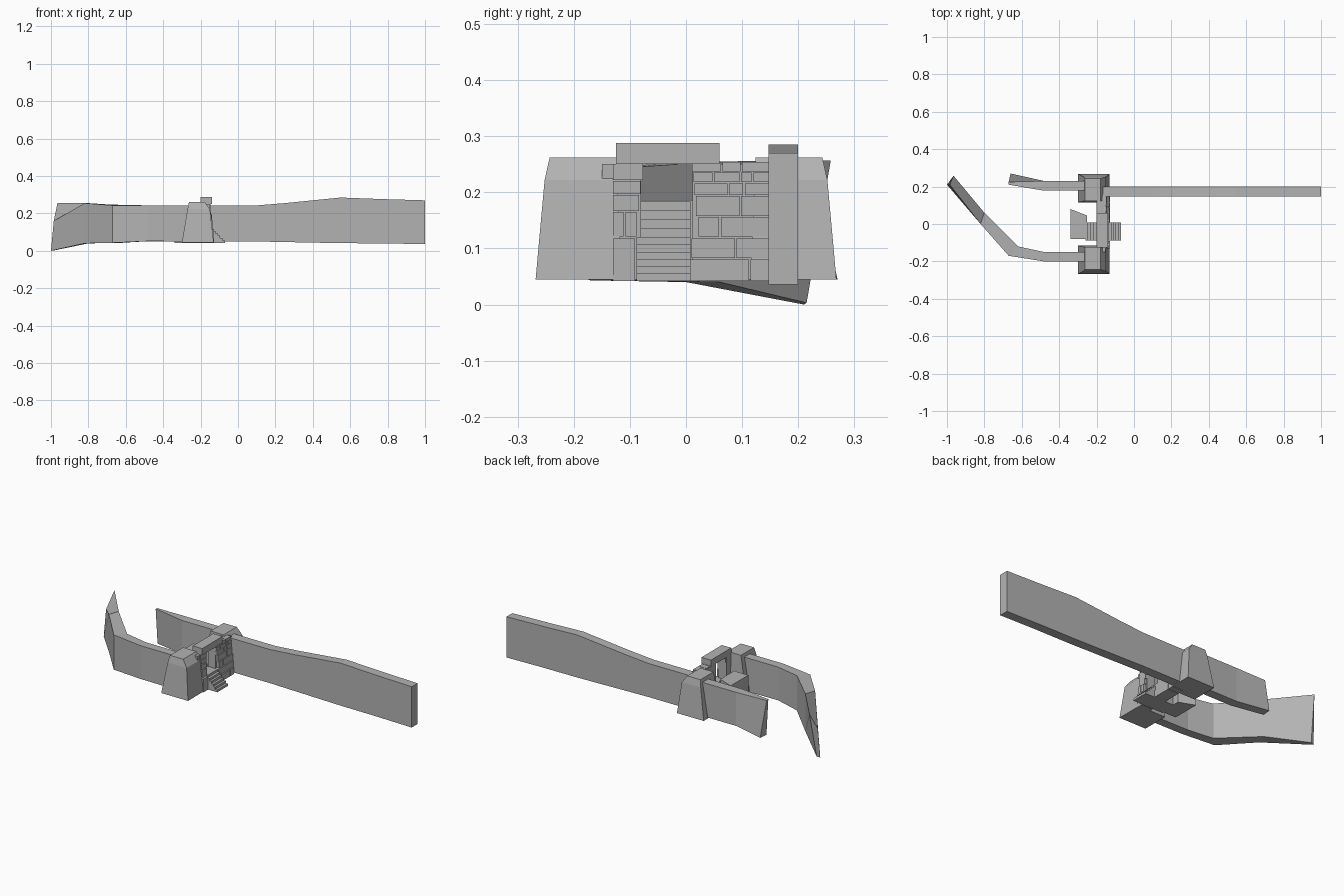
import bpy, bmesh

stone = bpy.data.materials.new("grey stone")
stone.diffuse_color = (0.45, 0.45, 0.45, 1)


def make(name, verts, faces):
    me = bpy.data.meshes.new(name)
    bm = bmesh.new()
    vs = [bm.verts.new(v) for v in verts]
    for f in faces:
        bm.faces.new([vs[i] for i in f])
    bmesh.ops.recalc_face_normals(bm, faces=bm.faces)
    bm.to_mesh(me)
    bm.free()
    me.materials.append(stone)
    ob = bpy.data.objects.new(name, me)
    bpy.context.collection.objects.link(ob)
    return ob


def loft(name, rings):
    """Closed solid through rings of matching corner counts."""
    n = len(rings[0])
    verts = [p for r in rings for p in r]
    faces = [list(range(n)), list(range(len(verts) - n, len(verts)))]
    for k in range(len(rings) - 1):
        for i in range(n):
            j = (i + 1) % n
            faces.append([k * n + i, k * n + j, k * n + n + j, k * n + n + i])
    return make(name, verts, faces)


def section(a, b, zb, zt):
    """Upright wall section between plan points a and b."""
    return [(*a, zb), (*b, zb), (*b, zt), (*a, zt)]


def rect(x0, x1, y0, y1, z):
    return [(x0, y0, z), (x1, y0, z), (x1, y1, z), (x0, y1, z)]


def box(name, x0, x1, y0, y1, z0, z1):
    return loft(name, [rect(x0, x1, y0, y1, z0), rect(x0, x1, y0, y1, z1)])


# Long wall on the right, rising towards its far end
loft("long_wall", [section((x, 0.147), (x, 0.2), zb, zt) for x, zb, zt in
     [(-0.17, 0.05, 0.243), (0.1, 0.05, 0.243), (0.25, 0.047, 0.255),
      (0.55, 0.041, 0.285), (0.76, 0.04, 0.277), (1.0, 0.036, 0.27)]])

# Curved front-left wall with a leaning, sinking end
loft("curved_wall", [
    section((-0.25, -0.2), (-0.25, -0.15), 0.05, 0.243),
    section((-0.48, -0.2), (-0.48, -0.15), 0.052, 0.243),
    section((-0.67, -0.17), (-0.62, -0.12), 0.043, 0.243),
    section((-0.82, 0.0), (-0.8, 0.06), 0.04, 0.255),
    [(-1.0, 0.21, 0.0), (-0.98, 0.215, 0.003), (-0.965, 0.258, 0.257), (-0.985, 0.21, 0.16)]])

# Short back-left wall with a leaning end
loft("short_wall", [
    section((-0.25, 0.178), (-0.25, 0.23), 0.05, 0.243),
    section((-0.48, 0.178), (-0.48, 0.23), 0.05, 0.243),
    [(-0.665, 0.22, 0.045), (-0.66, 0.27, 0.045), (-0.67, 0.225, 0.245), (-0.67, 0.21, 0.247)]])

# Tapered gate towers, chamfered on the outer top edge
for side, name in ((-1, "front_tower"), (1, "back_tower")):
    loft(name, [rect(-0.3, -0.13, side * 0.268, side * 0.115, 0.045),
                rect(-0.27, -0.15, side * 0.252, side * 0.122, 0.222),
                rect(-0.262, -0.178, side * 0.243, side * 0.124, 0.262)])

# Gate cores behind the facing bricks
box("left_gate_core", -0.2, -0.152, -0.15, -0.08, 0.045, 0.25)
box("right_gate_core", -0.2, -0.152, 0.012, 0.16, 0.045, 0.25)

# Facing bricks: y positions of the joints in each course
courses = [
    ("right", 0.042, 0.08, [0.007, 0.115, 0.15]),
    ("right", 0.083, 0.118, [0.01, 0.09, 0.15]),
    ("right", 0.121, 0.156, [0.022, 0.062, 0.15]),
    ("right", 0.158, 0.193, [0.018, 0.098, 0.15]),
    ("right", 0.195, 0.216, [0.015, 0.077, 0.105, 0.15]),
    ("right", 0.218, 0.235, [0.013, 0.05, 0.098, 0.12, 0.15]),
    ("right", 0.237, 0.254, [0.011, 0.065, 0.1, 0.15]),
    ("left", 0.042, 0.118, [-0.13, -0.088]),
    ("left", 0.121, 0.165, [-0.13, -0.108, -0.085]),
    ("left", 0.167, 0.195, [-0.13, -0.081]),
    ("left", 0.197, 0.22, [-0.13, -0.078]),
    ("left", 0.222, 0.25, [-0.13, -0.074]),
]
for side, z0, z1, joints in courses:
    front = -0.128 - (z0 - 0.04) * 0.1          # facing leans back as it rises
    for a, b in zip(joints, joints[1:]):
        box(side + "_gate_brick", -0.198, front, a, b - 0.003, z0, z1)

# Lintel over the doorway
box("lintel", -0.2, -0.14, -0.125, 0.06, 0.25, 0.288)

# Stairs through the doorway: an outer and an inner flight
steps = [(-0.07, 0.055), (-0.083, 0.068), (-0.095, 0.081), (-0.108, 0.094),
         (-0.12, 0.107), (-0.135, 0.12), (-0.2, 0.136), (-0.215, 0.152),
         (-0.232, 0.168), (-0.247, 0.184)]
ends = [s[0] for s in steps[1:]] + [-0.26]
for (x, z), x1 in zip(steps, ends):
    box("step", x1, x, -0.088, 0.008, 0.042, z)

# Landing that widens behind the stairs
landing = [(-0.25, -0.08), (-0.25, 0.045), (-0.34, 0.08), (-0.34, -0.08)]
loft("landing", [[(x, y, z) for x, y in landing] for z in (0.042, 0.186)])
